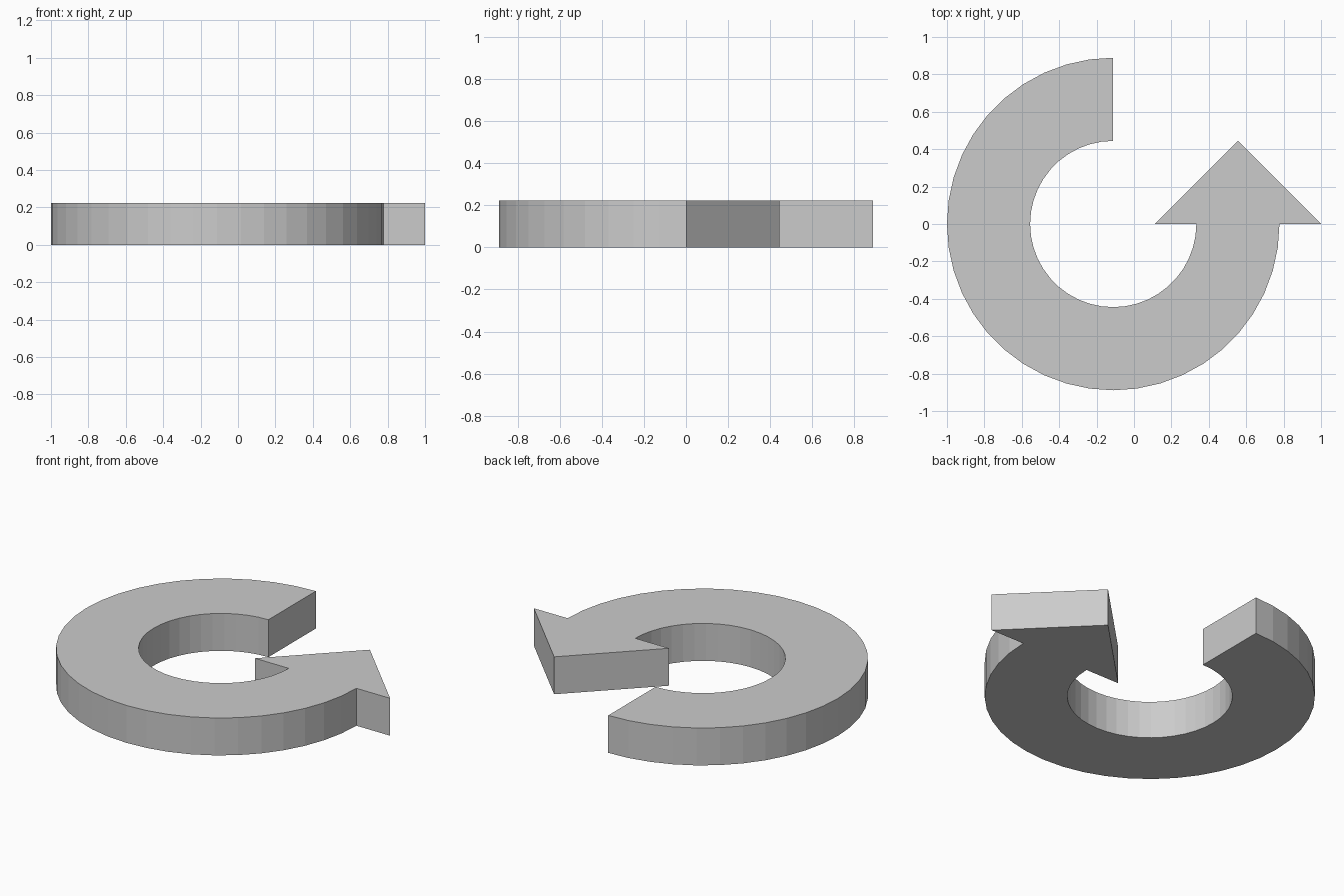
import bpy, bmesh
from math import cos, sin, radians

if "Cube" in bpy.data.objects:
    bpy.data.objects.remove(bpy.data.objects["Cube"])

U = 1 / 9            # grid unit of the design
CX = -U              # ring centre in x
STEPS = 33           # facets over the 270 degree sweep


def arc(radius):
    """Points from the open tail (90 deg) round to the arrow head (360 deg)."""
    angles = [radians(90 + 270 * i / STEPS) for i in range(STEPS + 1)]
    return [(CX + radius * cos(a), radius * sin(a)) for a in angles]


# Outline: outer arc, arrow head, inner arc back to the tail
head = [(9 * U, 0), (5 * U, 4 * U), (U, 0)]
outline = arc(8 * U) + head + arc(4 * U)[::-1]

# Extrude the outline to a flat slab standing on z = 0
bm = bmesh.new()
face = bm.faces.new([bm.verts.new((x, y, 0)) for x, y in outline])
extruded = bmesh.ops.extrude_face_region(bm, geom=[face], use_keep_orig=True)
top = [g for g in extruded["geom"] if isinstance(g, bmesh.types.BMVert)]
bmesh.ops.translate(bm, verts=top, vec=(0, 0, 2 * U))
bmesh.ops.recalc_face_normals(bm, faces=bm.faces)

mesh = bpy.data.meshes.new("circular_arrow")
bm.to_mesh(mesh)
bm.free()
bpy.context.collection.objects.link(bpy.data.objects.new("circular_arrow", mesh))
